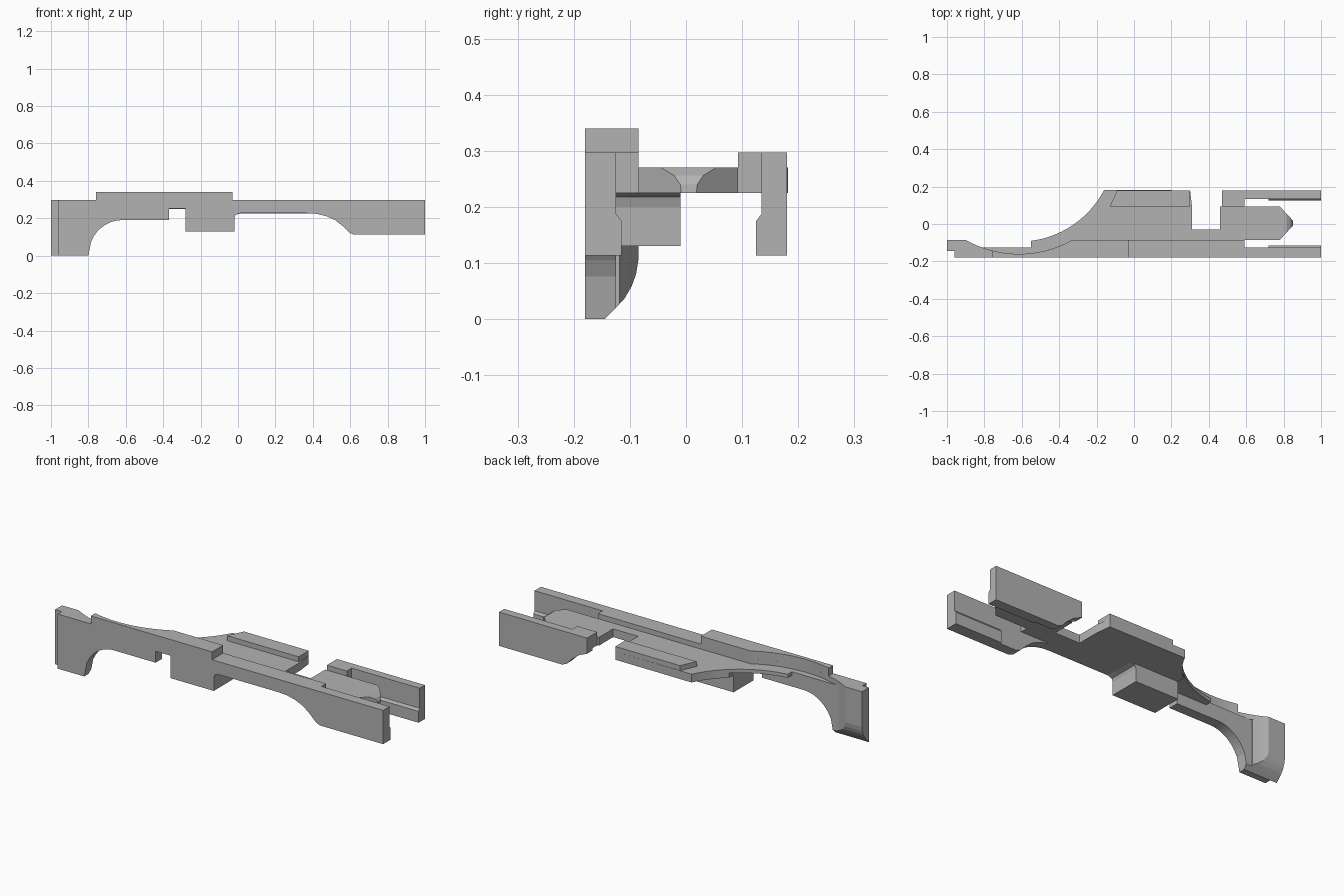
import bpy, bmesh
from math import sqrt
from mathutils import Vector

if "Cube" in bpy.data.objects:
    bpy.data.objects.remove(bpy.data.objects["Cube"])

grey = bpy.data.materials.new("plain grey")
grey.use_nodes = True
COLOUR = (0.45, 0.45, 0.45, 1)
grey.diffuse_color = COLOUR
grey.node_tree.nodes["Principled BSDF"].inputs["Base Color"].default_value = COLOUR


def prism(name, outline, axis, lo, hi):
    """Extrude a 2D outline along the named axis from lo to hi."""
    place = {"x": lambda a, b, t: (t, a, b),
             "y": lambda a, b, t: (a, t, b),
             "z": lambda a, b, t: (a, b, t)}[axis]
    bm = bmesh.new()
    face = bm.faces.new([bm.verts.new(place(a, b, lo)) for a, b in outline])
    extruded = bmesh.ops.extrude_face_region(bm, geom=[face])["geom"]
    shift = Vector(place(0, 0, hi - lo))
    bmesh.ops.translate(bm, vec=shift, verts=[v for v in extruded if isinstance(v, bmesh.types.BMVert)])
    bmesh.ops.recalc_face_normals(bm, faces=bm.faces)
    mesh = bpy.data.meshes.new(name)
    bm.to_mesh(mesh)
    bm.free()
    obj = bpy.data.objects.new(name, mesh)
    bpy.context.collection.objects.link(obj)
    mesh.materials.append(grey)
    return obj


def box(name, x, y, z):
    return prism(name, [(x[0], y[0]), (x[1], y[0]), (x[1], y[1]), (x[0], y[1])], "z", *z)


def cut(obj, cutter):
    mod = obj.modifiers.new("cut", "BOOLEAN")
    mod.operation = "DIFFERENCE"
    mod.solver = "EXACT"
    mod.object = cutter
    cutter.hide_render = True
    cutter.hide_set(True)


def arc(radius, x0, x1, steps=24):
    """Lower arc of the scoop circle between two x positions."""
    xs = [x0 + (x1 - x0) * i / steps for i in range(steps + 1)]
    return [(x, 0.419 - sqrt(radius ** 2 - (x + 0.615) ** 2)) for x in xs]


def ellipse_corner(cx, cz, rx, rz, steps=12):
    """Quarter ellipse from its left end to its top."""
    return [(cx - rx * (1 - i / steps) ** 1.0,
             cz + rz * sqrt(1 - (1 - i / steps) ** 2)) for i in range(steps + 1)]


SCOOP, EDGE = 0.579, 0.513
FRONT, INNER, RAIL = -0.18, -0.125, -0.085
haunch = [(0.62, 0.113), (0.595, 0.123), (0.56, 0.158), (0.52, 0.19),
          (0.47, 0.212), (0.42, 0.224), (0.37, 0.227)]

# Front wall with its leg arch, notch and hanging block
wall = [(-0.96, 0.27), (-0.96, 0), (-0.8, 0)]
wall += ellipse_corner(-0.62, 0, 0.18, 0.19)[1:]
wall += [(-0.37, 0.19), (-0.37, 0.252), (-0.28, 0.252), (-0.28, 0.13), (-0.02, 0.13),
         (-0.02, 0.2), (-0.014, 0.218), (0.01, 0.227)]
wall += haunch[::-1] + [(1, 0.113), (1, 0.27)]
front_wall = prism("front_wall", wall, "y", FRONT, INNER)

# Rail along the wall top, scooped on its inner side
prism("front_rail", [(-0.96, FRONT), (1, FRONT), (1, INNER), (0.59, INNER), (0.59, RAIL)]
      + arc(SCOOP, -0.33, -0.84) + [(-0.84, -0.145), (-0.96, -0.145)], "z", 0.27, 0.297)
prism("raised_rail", [(-0.76, FRONT), (-0.03, FRONT), (-0.03, RAIL)]
      + arc(SCOOP, -0.33, -0.76), "z", 0.297, 0.34)

# End leg with rounded inner foot
leg = prism("end_leg", [(-1, -0.145), (-0.83, -0.145)] + arc(SCOOP, -0.83, -0.9)
            + [(-1, RAIL)], "z", 0, 0.297)
foot = prism("foot_cutter", [(-0.15, -0.005), (-0.127, 0.018), (-0.11, 0.036), (-0.097, 0.058),
                             (-0.089, 0.08), (-0.085, 0.105), (0, 0.105), (0, -0.005)],
             "x", -1.1, -0.75)
cut(leg, foot)
cut(front_wall, foot)

# Block hanging under the plate
prism("under_block", [(-0.28, 0.225), (-0.28, 0.13), (-0.02, 0.13), (-0.02, 0.2),
                      (-0.014, 0.218), (0.01, 0.225)], "y", INNER, -0.01)

# Main plate with curved end, side slot and pointed nose
plate = prism("main_plate", [(-0.55, INNER), (0.59, INNER), (0.59, RAIL), (0.78, RAIL),
                             (0.85, -0.008), (0.85, 0.018), (0.78, 0.093), (0.46, 0.093),
                             (0.46, -0.03), (0.31, -0.03), (0.31, 0.093), (0.3, 0.18)]
              + arc(EDGE, -0.16, -0.55), "z", 0.225, 0.27)
cut(plate, box("thin_end_cutter", (-0.7, -0.28), (-0.3, 0.3), (0.2, 0.25)))
cut(plate, prism("nose_cutter", [(0.85, 0.22), (0.848, 0.24), (0.838, 0.256), (0.815, 0.271),
                                 (0.815, 0.3), (0.9, 0.3), (0.9, 0.22)], "y", -0.1, 0.1))

# Back strip, back block and back wall
prism("back_strip", [(-0.13, 0.093), (0.3, 0.093), (0.3, 0.18), (-0.09, 0.18)], "z", 0.27, 0.297)
box("back_block", (0.47, 0.59), (0.093, 0.135), (0.225, 0.297))
prism("back_wall", [(0.47, 0.297), (1, 0.297), (1, 0.113)] + haunch[:5], "y", 0.135, 0.18)

# Inner lips low on both walls
for name, base, side in (("front_lip", INNER, 1), ("back_lip", 0.135, -1)):
    prism(name, [(base, 0.113), (base + side * 0.01, 0.113), (base + side * 0.01, 0.175),
                 (base, 0.188)], "x", 0.72, 1)
